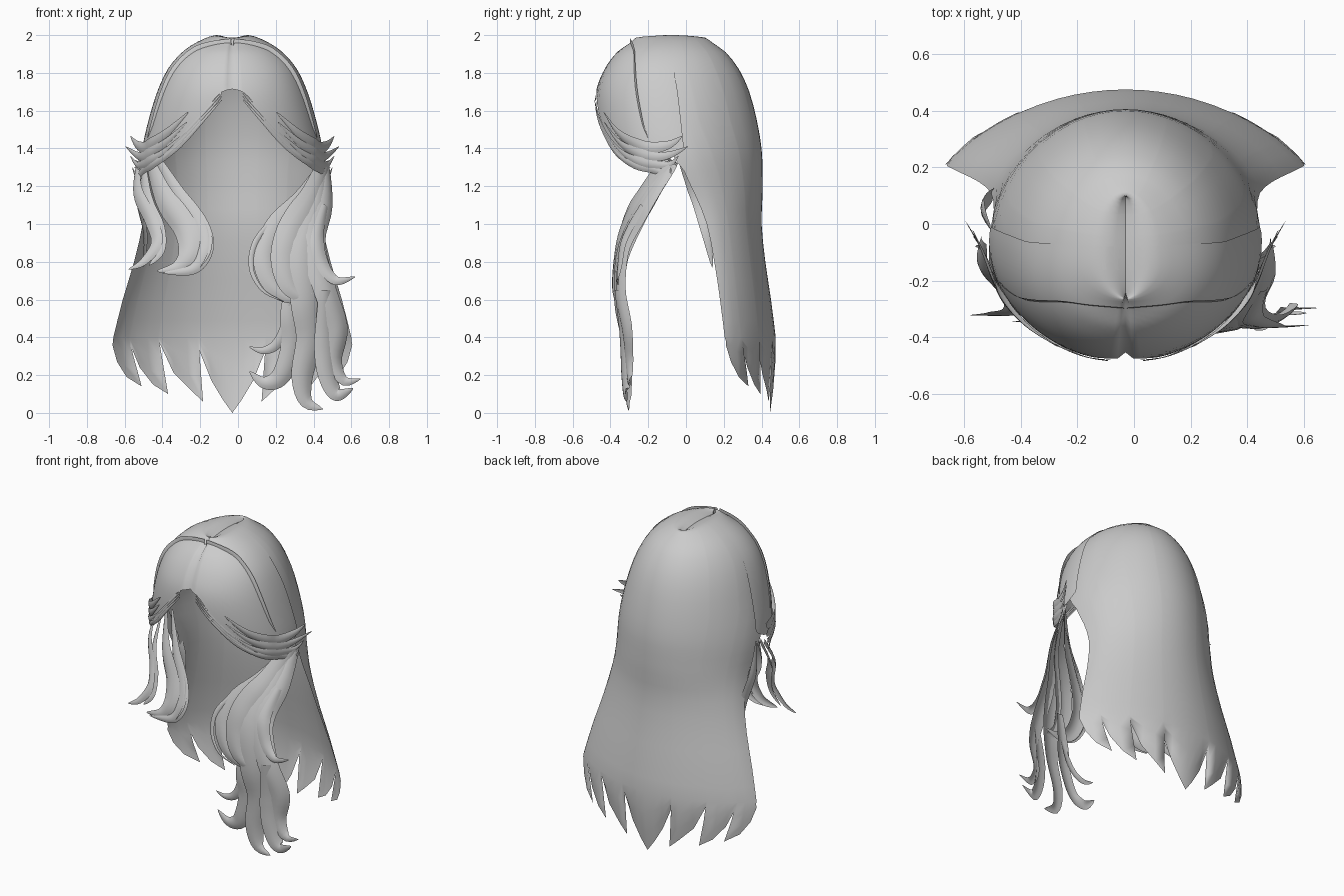
import bpy
from math import sin, cos, asin, radians, pi
from mathutils import Vector

if "Cube" in bpy.data.objects:
    bpy.data.objects.remove(bpy.data.objects["Cube"])

CX = -0.03  # x of the centre parting

# Head sections from parting to hem: z, half width, centre y, back y, front y
ROWS = [(1.975, 0, -.10, .10, -.26), (2.0, .08, -.10, .10, -.26), (1.97, .17, -.10, .14, -.29),
        (1.91, .26, -.10, .21, -.36), (1.82, .335, -.10, .28, -.425), (1.70, .39, -.08, .335, -.47),
        (1.55, .435, -.06, .375, -.475), (1.40, .468, -.04, .40, -.455), (1.28, .475, -.01, .405, -.42),
        (1.15, .465, .05, .405, 0), (1.0, .475, .11, .40, 0), (.8, .52, .15, .42, 0),
        (.6, .58, .18, .45, 0), (.4, .63, .205, .475, 0)]
FRONT_ANGLE = [110, 110, 110, 110, 110, 108, 105, 95] + [90] * 6


def interp(table, x):
    for (a, p), (b, q) in zip(table, table[1:]):
        if x <= b:
            return p + (q - p) * max(0, (x - a) / (b - a))
    return table[-1][1]


def catmull(pts, t):
    n = len(pts) - 1
    i = min(int(t * n), n - 1)
    f = t * n - i
    a, b, c, d = (Vector(pts[min(max(k, 0), n)]) for k in (i - 1, i, i + 1, i + 2))
    return .5 * (2 * b + (c - a) * f + (2 * a - 5 * b + 4 * c - d) * f * f + (3 * b - a - 3 * c + d) * f ** 3)


def scalp(r, ang, grow=0.0):
    """Point on the hair volume: row r, angle from the back (0) to the front (pi)."""
    z, w, yc, yb, yf = catmull(ROWS, r / (len(ROWS) - 1))
    c = cos(ang)
    power = interp([(3, 1.0), (7, 1.2), (9, 1.25), (13, 1.65)], r)
    y = yc + (yb - yc) * c ** power if c > 0 else yc - (yc - yf) * abs(c) ** .88
    z -= .6 * (y + .08) ** 2 * max(0, 1 - r / 3)  # rounded crown
    return Vector((max(w, 0) * sin(ang) * (1 + grow), y + grow * (y - yc), z))


def grid(name, cols):
    n = len(cols[0])
    verts = [p for c in cols for p in c]
    faces = [(i * n + j, (i + 1) * n + j, (i + 1) * n + j + 1, i * n + j + 1)
             for i in range(len(cols) - 1) for j in range(n - 1)]
    me = bpy.data.meshes.new(name)
    me.from_pydata(verts, [], faces)
    me.validate()
    ob = bpy.data.objects.new(name, me)
    bpy.context.collection.objects.link(ob)
    for p in me.polygons:
        p.use_smooth = True
    return ob


def mirrored(cols):
    """Left columns + right columns, shifted to the parting."""
    left = [[Vector((CX - p.x, p.y, p.z)) for p in c] for c in reversed(cols)]
    return left + [[Vector((CX + p.x, p.y, p.z)) for p in c] for c in cols[1:]]


def ribbon(name, pts, width, root=.45, steps=22, bulge=.3):
    """Tapered, slightly cupped strand along a smooth path."""
    rows = []
    for i in range(steps + 1):
        t = i / steps
        p = catmull(pts, t)
        tan = (catmull(pts, min(1, t + .02)) - catmull(pts, max(0, t - .02))).normalized()
        n = Vector(((p.x - CX) * .35, p.y - .05, 0)).normalized()
        side = tan.cross(n).normalized()
        h = width / 2 * min(1, root + 2 * t) * (1 - t ** 3) + .0008
        rows.append([p + side * h * k + n * h * bulge * (1 - k * k) for k in (-1, -.5, 0, .5, 1)])
    return grid(name, rows)


# Back hair: one curved sheet ending in hooked points (column u, tip u, tip z)
HEM = [(0, 0, 0), (.06, .05, .07), (.12, .11, .17), (.175, .175, .33),
       (.185, .155, .06), (.24, .22, .12), (.31, .31, .21), (.385, .385, .37),
       (.395, .34, .10), (.45, .42, .15), (.5, .49, .24), (.54, .54, .36),
       (.55, .48, .14), (.585, .56, .19), (.615, .61, .27), (.63, .635, .36)]
cols = []
for u, tu, tz in HEM:
    f = asin(min(1, u / .63)) / (pi / 2)
    col = []
    for k in range(2 * len(ROWS) - 1):
        r = k / 2
        col.append(scalp(r, f * radians(interp(list(enumerate(FRONT_ANGLE)), r))))
    top = col[-1]
    for g in (.35, .7, 1):
        e = g ** 1.6
        y = .215 + .265 * cos(asin(min(1, tu / .64))) ** 1.65 - .035 * g * (1 - tu)
        col.append(Vector((top.x + (tu - top.x) * e, top.y + (y - top.y) * g, top.z + (tz - top.z) * g)))
    cols.append(col)
grid("back_hair", mirrored(cols))

# Swept fringe: both halves from the parting down to the arched hairline
LOW = [(84, 7.0), (95, 7.4), (110, 7.7), (125, 7.4), (140, 6.85), (155, 6.05), (170, 5.05), (180, 4.85)]
cols = []
for i in range(25):
    a = 180 - 4 * i
    low = interp(LOW, a)
    col = [scalp(low * j / 20, radians(a), .02) for j in range(21)]
    if i == 0:
        col = [p + Vector((0, .02, -.006)) for p in col]
    cols.append(col)
grid("fringe", mirrored(cols))

for s, side in ((-1, "left"), (1, "right")):
    def M(pts):
        return [(CX + s * u, y, z) for u, y, z in pts]

    def hairline(angles, lift, grow):
        return [tuple(scalp(interp(LOW, a) + lift, radians(a), grow)) for a in angles]

    # Thin band strand over the crown
    band = [scalp(r, radians(a), .03) for r, a in ((2, 178), (2.4, 145), (3, 128), (4, 118), (5, 114), (6, 111), (6.6, 108))]
    ribbon("band_strand_" + side, M([tuple(p) for p in band]), .04, 1, bulge=.1)

    # Flicked ends of the fringe at the temple
    for k, (lift, tip, ty, tz) in enumerate(((-.7, .54, -.02, 1.465), (-.35, .565, .01, 1.41),
                                             (0, .54, -.04, 1.36), (.25, .53, -.08, 1.30))):
        ribbon(f"temple_flick_{side}_{k}",
               M(hairline((148, 134, 121, 109), lift, .04) + [(.505, -.09, tz - .045), (tip, ty, tz)]),
               .085 - .012 * k, .03)

    # Fine strands following the hairline
    for k in range(3):
        ribbon(f"hairline_strand_{side}_{k}",
               M(hairline((172, 160, 147, 134, 121, 108), .03 + .13 * k, .03)
                 + [(.52, -.06, 1.34 - .02 * k)]), .025, .2)

# Face-framing locks: front-view paths (x, z), depth follows the height
DEPTH = [(0, -.31), (.4, -.325), (.65, -.365), (.9, -.335), (1.1, -.23), (1.2, -.17), (1.34, -.08)]


def lock(name, path, width, dy=0, root=.45):
    ribbon(name, [(x, interp(DEPTH, z) + dy, z) for x, z in path], width, root, 30)


RIGHT = [
    ([(.46, 1.32), (.34, 1.13), (.2, .97), (.14, .82), (.18, .68), (.28, .61), (.39, .63)], .14, 0),
    ([(.46, 1.33), (.39, 1.12), (.29, .95), (.25, .8), (.28, .66), (.38, .59)], .20, -.01),
    ([(.46, 1.33), (.43, 1.1), (.35, .85), (.36, .6), (.38, .4), (.34, .2), (.36, .06), (.45, .02)], .19, .01),
    ([(.47, 1.3), (.46, 1.1), (.40, .9), (.46, .65), (.53, .45), (.51, .28), (.56, .17), (.65, .18)], .14, .02),
    ([(.46, 1.1), (.42, .92), (.45, .78), (.52, .7), (.62, .72)], .08, 0),
    ([(.3, .75), (.28, .55), (.29, .38), (.23, .2), (.14, .16), (.06, .22)], .13, .02),
    ([(.28, .62), (.25, .45), (.2, .36), (.13, .33), (.06, .35)], .06, .01),
    ([(.46, .65), (.46, .4), (.47, .22), (.52, .1), (.61, .13)], .13, 0),
    ([(.44, 1.28), (.25, 1.08), (.1, .92), (.07, .77), (.13, .65), (.24, .59)], .03, -.02),
]
LEFT = [
    ([(-.42, 1.33), (-.31, 1.14), (-.2, .98), (-.175, .86), (-.24, .76), (-.4, .74)], .11, 0),
    ([(-.47, 1.34), (-.39, 1.14), (-.28, .98), (-.26, .85), (-.32, .77), (-.43, .75)], .14, .01),
    ([(-.53, 1.33), (-.53, 1.17), (-.46, 1.02), (-.43, .9), (-.5, .8), (-.58, .76)], .08, .03),
    ([(-.5, 1.33), (-.48, 1.12), (-.42, .98), (-.41, .86), (-.47, .78)], .08, .03),
    ([(-.38, 1.3), (-.26, 1.12), (-.16, .98), (-.15, .86), (-.2, .77)], .025, -.02),
]
for side, locks in (("right", RIGHT), ("left", LEFT)):
    for i, (path, w, dy) in enumerate(locks):
        lock(f"face_lock_{side}_{i}", path, w, dy)

# Loose strand behind the left temple
ribbon("loose_strand_left", [(-.5, -.02, 1.33), (-.53, .06, 1.15), (-.49, .11, .95), (-.5, .14, .77)], .08)
